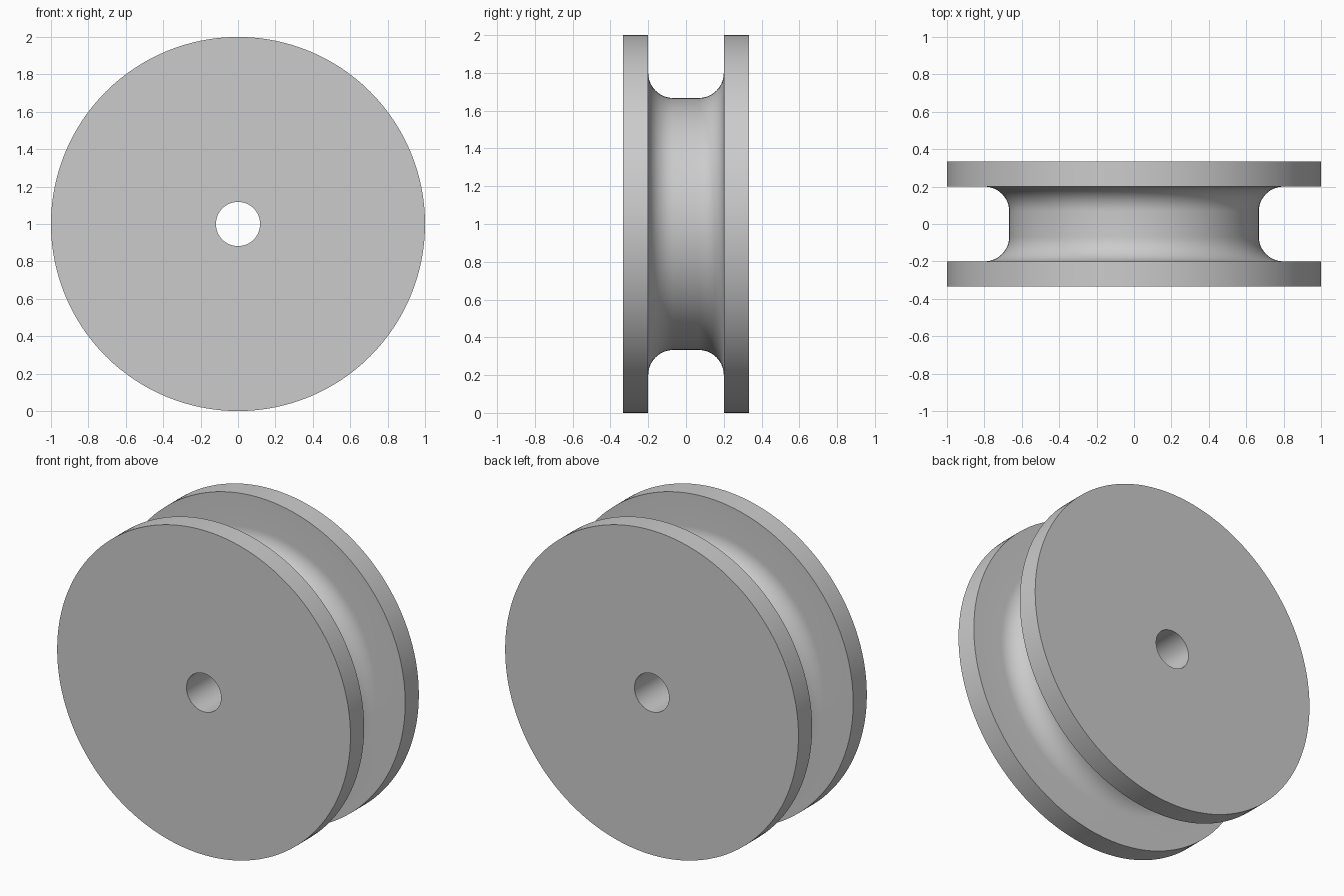
import bpy, bmesh, math
from mathutils import Matrix, Vector

cube = bpy.data.objects.get("Cube")
if cube:
    bpy.data.objects.remove(cube, do_unlink=True)

SEGMENTS = 128
OUTER, BORE = 1.0, 0.118
HALF_WIDTH, HALF_GROOVE = 0.333, 0.2
FILLET, HUB = 0.133, 0.667

# Plain grey finish
grey = bpy.data.materials.new("plain_grey")
grey.use_nodes = True
colour = (0.6, 0.6, 0.6, 1)
grey.diffuse_color = colour
grey.node_tree.nodes["Principled BSDF"].inputs["Base Color"].default_value = colour

# Half of the closed cross-section as (radius, y), from bore to groove floor
half = [(BORE, HALF_WIDTH), (OUTER, HALF_WIDTH), (OUTER, HALF_GROOVE)]
for i in range(13):
    a = math.pi / 2 * (1 - i / 12)
    half.append((HUB + FILLET * (1 - math.cos(a)),
                 HALF_GROOVE - FILLET * (1 - math.sin(a))))
profile = half + [(r, -y) for r, y in reversed(half)]

# Revolve the section around the axle
bm = bmesh.new()
rings = []
for s in range(SEGMENTS):
    turn = Matrix.Rotation(2 * math.pi * s / SEGMENTS, 3, 'Y')
    rings.append([bm.verts.new(turn @ Vector((r, y, 0)) + Vector((0, 0, OUTER)))
                  for r, y in profile])
n = len(profile)
for s in range(SEGMENTS):
    a, b = rings[s], rings[(s + 1) % SEGMENTS]
    for k in range(n):
        j = (k + 1) % n
        bm.faces.new((a[k], a[j], b[j], b[k]))
bmesh.ops.recalc_face_normals(bm, faces=bm.faces)

mesh = bpy.data.meshes.new("grooved_wheel")
bm.to_mesh(mesh)
bm.free()
mesh.materials.append(grey)
wheel = bpy.data.objects.new("grooved_wheel", mesh)
bpy.context.collection.objects.link(wheel)

# Smooth the round surfaces, keep the rims crisp
bpy.ops.object.select_all(action='DESELECT')
wheel.select_set(True)
bpy.context.view_layer.objects.active = wheel
bpy.ops.object.shade_smooth_by_angle(angle=math.radians(30))
